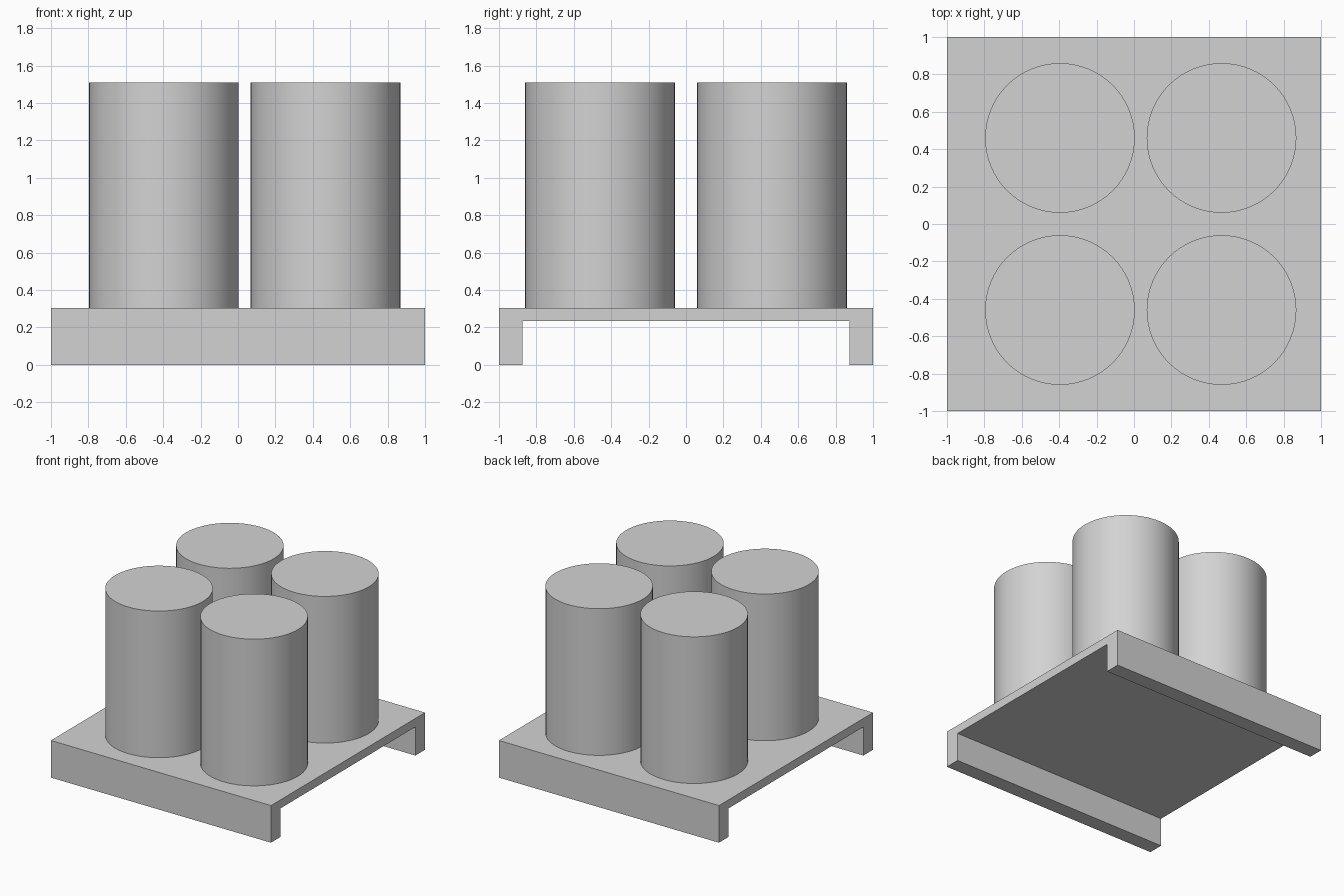
import bpy
import bmesh
import math

cube = bpy.data.objects.get("Cube")
if cube:
    bpy.data.objects.remove(cube, do_unlink=True)

grey = bpy.data.materials.new("light_grey")
grey.use_nodes = True
colour = (0.65, 0.65, 0.65, 1)
grey.diffuse_color = colour
grey.node_tree.nodes["Principled BSDF"].inputs["Base Color"].default_value = colour

DECK_TOP = 0.305
DECK_BOTTOM = 0.235
CAN_TOP = 1.51
RADIUS = 0.4


def add_tray():
    # Channel profile in the y-z plane, extruded along x
    inner = 0.875
    profile = [(-1, 0), (-inner, 0), (-inner, DECK_BOTTOM), (inner, DECK_BOTTOM),
               (inner, 0), (1, 0), (1, DECK_TOP), (-1, DECK_TOP)]
    bm = bmesh.new()
    face = bm.faces.new([bm.verts.new((-1, y, z)) for y, z in profile])
    result = bmesh.ops.extrude_face_region(bm, geom=[face])
    moved = [v for v in result["geom"] if isinstance(v, bmesh.types.BMVert)]
    bmesh.ops.translate(bm, verts=moved, vec=(2, 0, 0))
    bmesh.ops.recalc_face_normals(bm, faces=bm.faces[:])
    mesh = bpy.data.meshes.new("tray")
    bm.to_mesh(mesh)
    bm.free()
    mesh.materials.append(grey)
    tray = bpy.data.objects.new("tray", mesh)
    bpy.context.collection.objects.link(tray)


def add_cylinder(name, x, y):
    bpy.ops.mesh.primitive_cylinder_add(
        vertices=64, radius=RADIUS, depth=CAN_TOP - DECK_TOP,
        location=(x, y, (CAN_TOP + DECK_TOP) / 2))
    obj = bpy.context.object
    obj.name = name
    obj.data.materials.append(grey)
    bpy.ops.object.shade_smooth_by_angle(angle=math.radians(30))


add_tray()

# Four upright cylinders, set slightly off centre along x
for side, x in (("right", -0.396), ("left", 0.468)):
    for end, y in (("front", -0.46), ("back", 0.46)):
        add_cylinder(f"{end}_{side}_cylinder", x, y)
